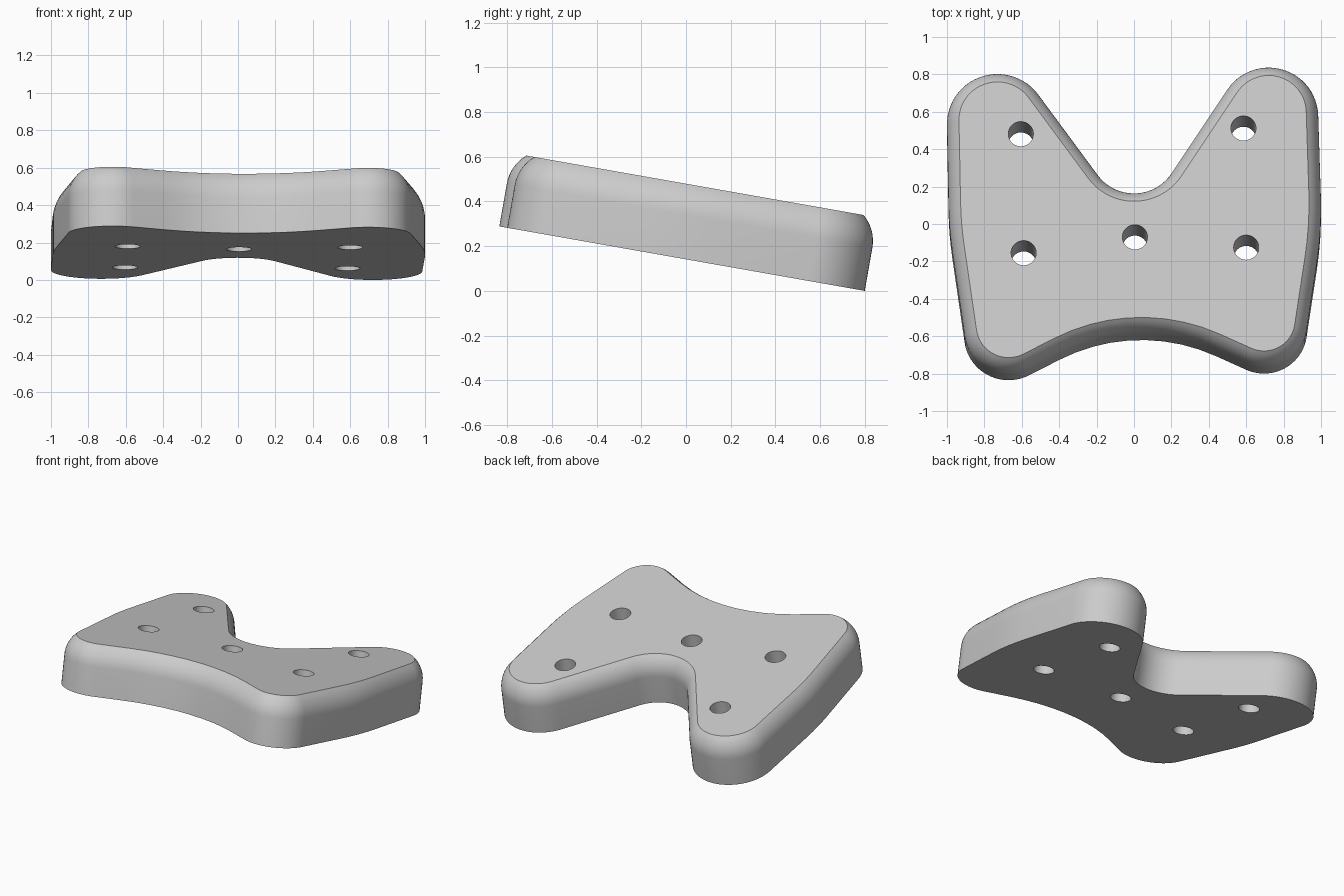
import bpy, bmesh, math
from mathutils import Vector

if "Cube" in bpy.data.objects:
    bpy.data.objects.remove(bpy.data.objects["Cube"], do_unlink=True)

TILT = math.radians(10)
THICK = 0.333
EDGE_RADIUS, EDGE_SWEEP = 0.18, math.radians(50)   # rounded upper edge, ends in a crease

# Outline arcs, counter-clockwise: centre x, centre y, radius (negative = concave)
ARCS = [
    (0.695, -0.582, 0.23),    # front left lobe
    (-1.0, 0.05, 2.0),        # bowed left side
    (0.72, 0.547, 0.265),     # back left lobe
    (0.0, 0.367, -0.238),     # back notch
    (-0.73, 0.507, 0.27),     # back right lobe
    (1.008, 0.1, 2.0),        # bowed right side
    (-0.67, -0.61, 0.238),    # front right lobe
    (0.04, -1.58, -0.95),     # front hollow
]
HOLES = [(-0.605, 0.43), (0.585, 0.461), (-0.59, -0.216), (0.005, -0.13), (0.6, -0.186)]
HOLE_RADIUS = 0.067


def tangent_angle(a, b):
    """Direction of the outward normal of the line joining two arcs."""
    d = Vector(b[:2]) - Vector(a[:2])
    ratio = max(-1, min(1, (a[2] - b[2]) / d.length))
    return math.atan2(d.y, d.x) - math.acos(ratio)


def outline():
    """Points and outward normals around the plate."""
    result = []
    for i, arc in enumerate(ARCS):
        start = tangent_angle(ARCS[i - 1], arc)
        end = tangent_angle(arc, ARCS[(i + 1) % len(ARCS)])
        turn = (end - start + math.pi) % math.tau - math.pi
        steps = max(4, math.ceil(abs(turn) / math.radians(6)))
        for k in range(steps + 1):
            angle = start + turn * k / steps
            normal = Vector((math.cos(angle), math.sin(angle)))
            result.append((Vector(arc[:2]) + arc[2] * normal, normal))
    return result


# Plate body: stacked rings from the flat underside to the creased top edge
shoulder = THICK - EDGE_RADIUS * math.sin(EDGE_SWEEP)
levels = [(0, 0)]
for k in range(9):
    a = EDGE_SWEEP * k / 8
    levels.append((EDGE_RADIUS * (1 - math.cos(a)), shoulder + EDGE_RADIUS * math.sin(a)))

bm = bmesh.new()
loop = outline()
rings = [[bm.verts.new((*(p - n * inset), z)) for p, n in loop] for inset, z in levels]
for low, high in zip(rings, rings[1:]):
    for i in range(len(loop)):
        j = (i + 1) % len(loop)
        bm.faces.new((low[i], low[j], high[j], high[i]))
bm.faces.new(rings[0][::-1])
bm.faces.new(rings[-1])
mesh = bpy.data.meshes.new("plate")
bm.to_mesh(mesh)
bm.free()
plate = bpy.data.objects.new("plate", mesh)
bpy.context.collection.objects.link(plate)

# Five round through holes
cutters = []
for x, y in HOLES:
    bpy.ops.mesh.primitive_cylinder_add(vertices=48, radius=HOLE_RADIUS, depth=1, location=(x, y, 0.2))
    cutter = bpy.context.object
    cutter.name = "hole_cutter"
    cutter.hide_render = True
    cut = plate.modifiers.new("hole", 'BOOLEAN')
    cut.operation, cut.solver, cut.object = 'DIFFERENCE', 'EXACT', cutter
    cutters.append(cutter)

bpy.ops.object.select_all(action='DESELECT')
plate.select_set(True)
bpy.context.view_layer.objects.active = plate
for name in [m.name for m in plate.modifiers]:
    bpy.ops.object.modifier_apply(modifier=name)
for cutter in cutters:
    bpy.data.objects.remove(cutter, do_unlink=True)
bpy.ops.object.shade_smooth_by_angle(angle=math.radians(30))

# Lean the plate down towards the back
plate.rotation_euler.x = -TILT
plate.location.z = 0.141

# Colour
grey = bpy.data.materials.new("light grey")
grey.use_nodes = True
colour = (0.6, 0.6, 0.6, 1)
grey.diffuse_color = colour
grey.node_tree.nodes["Principled BSDF"].inputs["Base Color"].default_value = colour
plate.data.materials.clear()
plate.data.materials.append(grey)
